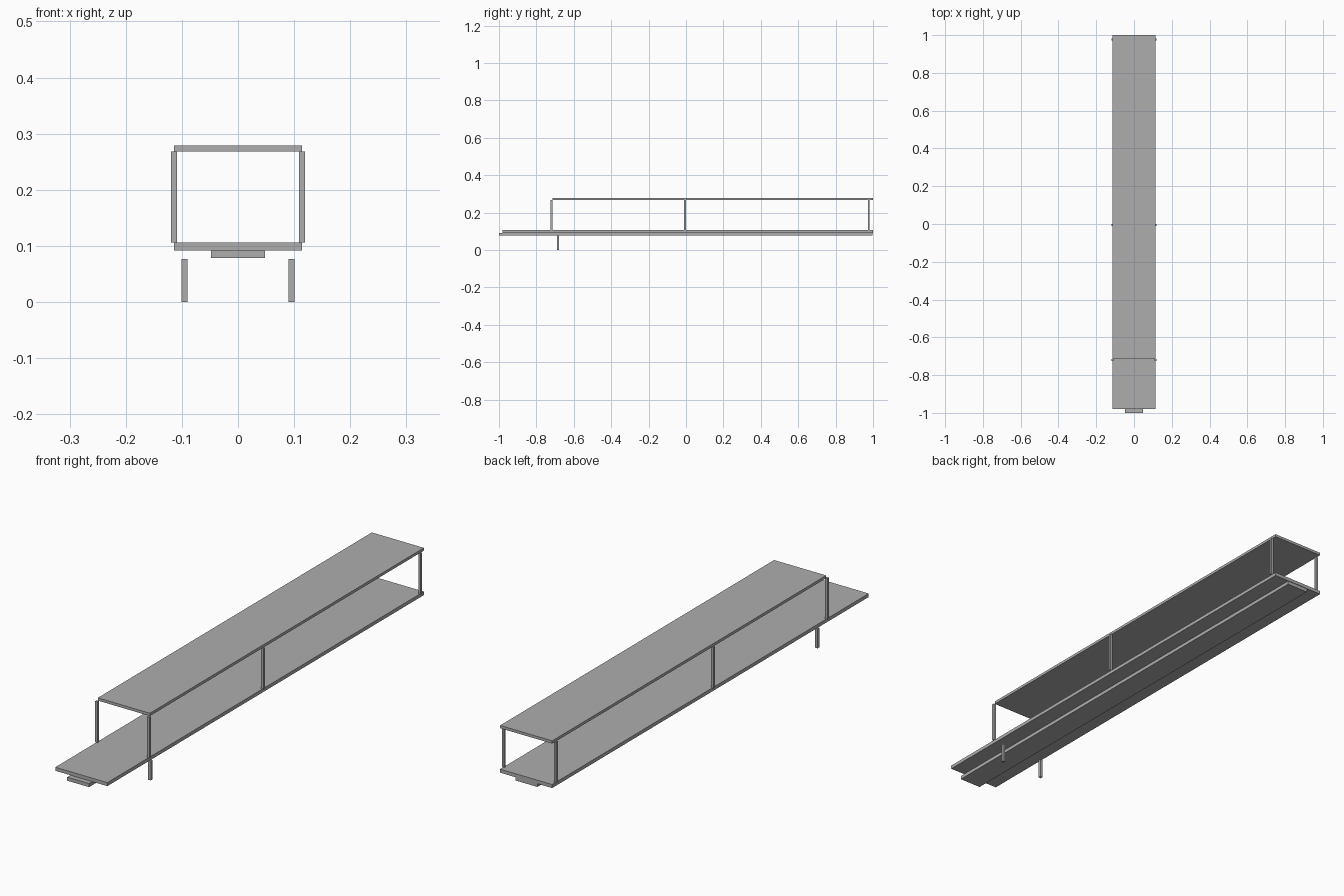
import bpy

if "Cube" in bpy.data.objects:
    bpy.data.objects.remove(bpy.data.objects["Cube"])

grey = bpy.data.materials.new("plain grey")
grey.diffuse_color = (0.42, 0.42, 0.42, 1)
grey.use_nodes = True
grey.node_tree.nodes["Principled BSDF"].inputs["Base Color"].default_value = grey.diffuse_color


def box(name, x, y, z):
    """Box from (min, max) ranges on each axis."""
    bpy.ops.mesh.primitive_cube_add(
        size=1, location=[(a + b) / 2 for a, b in (x, y, z)])
    ob = bpy.context.object
    ob.name = name
    ob.scale = [b - a for a, b in (x, y, z)]
    bpy.ops.object.transform_apply(location=False, rotation=False, scale=True)
    ob.data.materials.append(grey)
    return ob


# Long flat decks and the narrow beam beneath them
box("roof", (-0.114, 0.114), (-0.714, 1.0), (0.268, 0.279))
box("floor", (-0.114, 0.114), (-0.98, 1.0), (0.092, 0.106))
box("centre_beam", (-0.048, 0.048), (-1.0, 0.998), (0.078, 0.092))

# Mirrored roof posts and front legs
for side, s in (("left", -1), ("right", 1)):
    for label, y in (("front", -0.719), ("middle", -0.006), ("rear", 0.977)):
        xs = sorted((s * 0.109, s * 0.119))
        box(f"{side}_{label}_post", xs, (y - 0.005, y + 0.005), (0.106, 0.268))
    xs = sorted((s * 0.090, s * 0.101))
    box(f"{side}_front_leg", xs, (-0.69, -0.679), (0.0, 0.077))
